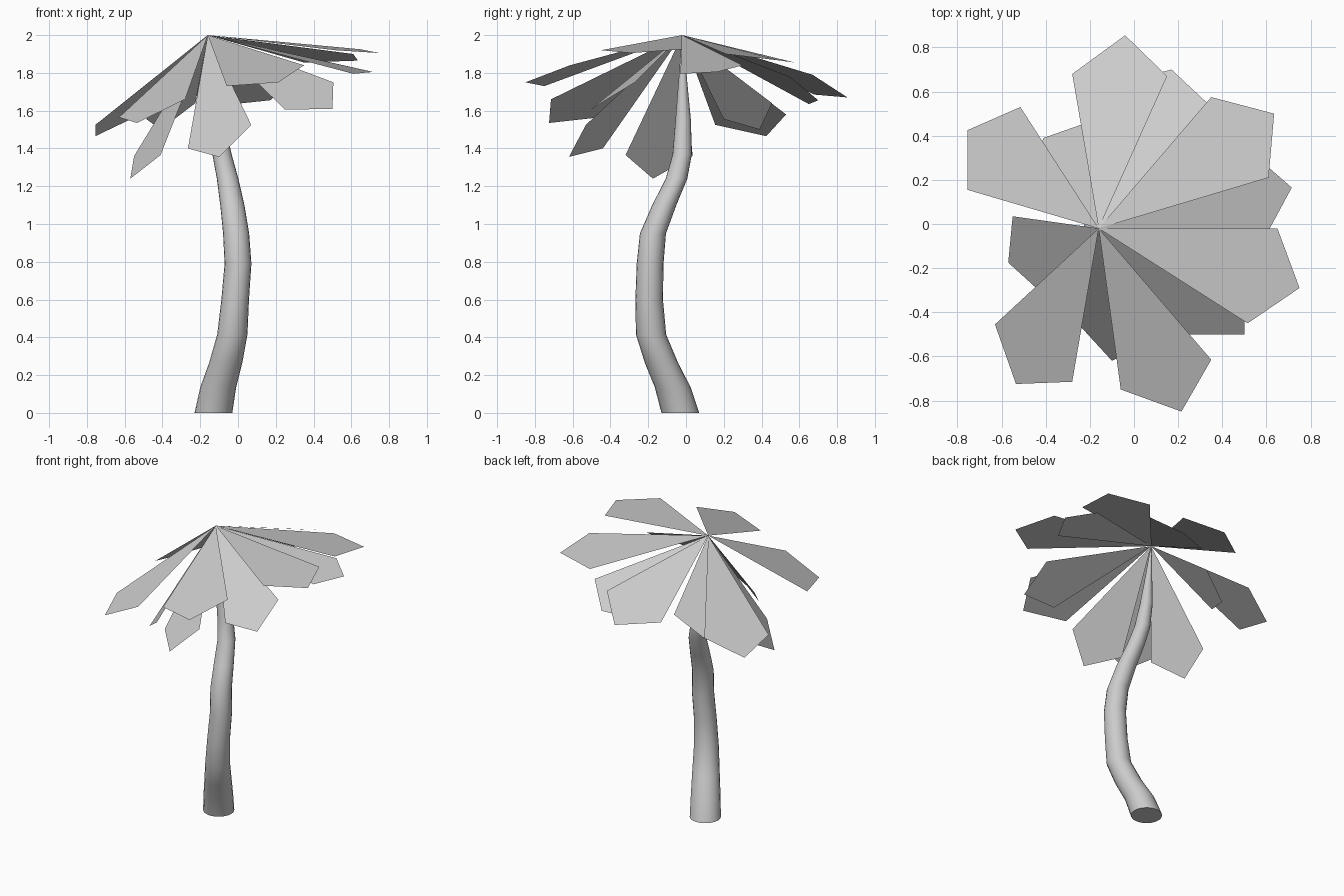
import bpy, bmesh
from math import cos, sin, tau
from mathutils import Vector

SIDES = 20
APEX = Vector((-0.16, -0.02, 2.0))


def make_object(name, bm):
    mesh = bpy.data.meshes.new(name)
    bm.to_mesh(mesh)
    bm.free()
    obj = bpy.data.objects.new(name, mesh)
    bpy.context.collection.objects.link(obj)
    return obj


# Trunk: curved, tapering tube (centre x, y, z, radius)
path = [
    (-0.13, -0.03, 0.00, 0.100), (-0.105, -0.07, 0.135, 0.095),
    (-0.065, -0.13, 0.265, 0.088), (-0.03, -0.185, 0.415, 0.080),
    (-0.015, -0.195, 0.60, 0.073), (0.0, -0.19, 0.79, 0.071),
    (-0.01, -0.175, 0.95, 0.069), (-0.03, -0.115, 1.10, 0.064),
    (-0.055, -0.05, 1.24, 0.057), (-0.085, -0.02, 1.37, 0.051),
    (-0.115, -0.015, 1.55, 0.041), (-0.14, -0.017, 1.79, 0.020),
    (-0.16, -0.02, 1.995, 0.003),
]
bm = bmesh.new()
rings = [[bm.verts.new((x + r * cos(tau * i / SIDES), y + r * sin(tau * i / SIDES), z))
          for i in range(SIDES)] for x, y, z, r in path]
for low, high in zip(rings, rings[1:]):
    for i in range(SIDES):
        j = (i + 1) % SIDES
        bm.faces.new((low[i], low[j], high[j], high[i]))
bm.faces.new(rings[0][::-1])
bm.faces.new(rings[-1])
trunk = make_object("trunk", bm)
bpy.context.view_layer.objects.active = trunk
trunk.select_set(True)
bpy.ops.object.shade_smooth_by_angle(angle=0.9)

# Leaves: flat kites hanging from the crown (side corner, tip, side corner)
leaves = [
    ((-0.28, 0.68, 1.685), (-0.04, 0.855, 1.67), (0.15, 0.67, 1.79)),
    ((-0.02, 0.65, 1.635), (0.17, 0.70, 1.655), (0.33, 0.55, 1.78)),
    ((0.35, 0.575, 1.855), (0.635, 0.50, 1.865), (0.61, 0.21, 1.90)),
    ((0.56, 0.30, 1.84), (0.715, 0.165, 1.805), (0.61, -0.03, 1.795)),
    ((0.65, -0.02, 1.925), (0.75, -0.29, 1.905), (0.515, -0.45, 1.92)),
    ((0.505, -0.27, 1.75), (0.50, -0.50, 1.61), (0.25, -0.50, 1.605)),
    ((0.35, -0.615, 1.84), (0.215, -0.85, 1.75), (-0.06, -0.75, 1.73)),
    ((0.07, -0.53, 1.525), (-0.10, -0.62, 1.355), (-0.265, -0.44, 1.40)),
    ((-0.28, -0.715, 1.66), (-0.535, -0.725, 1.535), (-0.63, -0.455, 1.565)),
    ((-0.41, -0.32, 1.365), (-0.57, -0.175, 1.24), (-0.55, 0.035, 1.36)),
    ((-0.755, 0.155, 1.525), (-0.755, 0.425, 1.465), (-0.515, 0.53, 1.58)),
    ((-0.485, 0.20, 1.555), (-0.41, 0.39, 1.50), (-0.225, 0.455, 1.64)),
]
for n, corners in enumerate(leaves, 1):
    bm = bmesh.new()
    face = bm.faces.new([bm.verts.new(p) for p in (APEX, *corners)])
    face.normal_update()
    if face.normal.z < 0:
        face.normal_flip()
    make_object(f"leaf_{n:02d}", bm)
